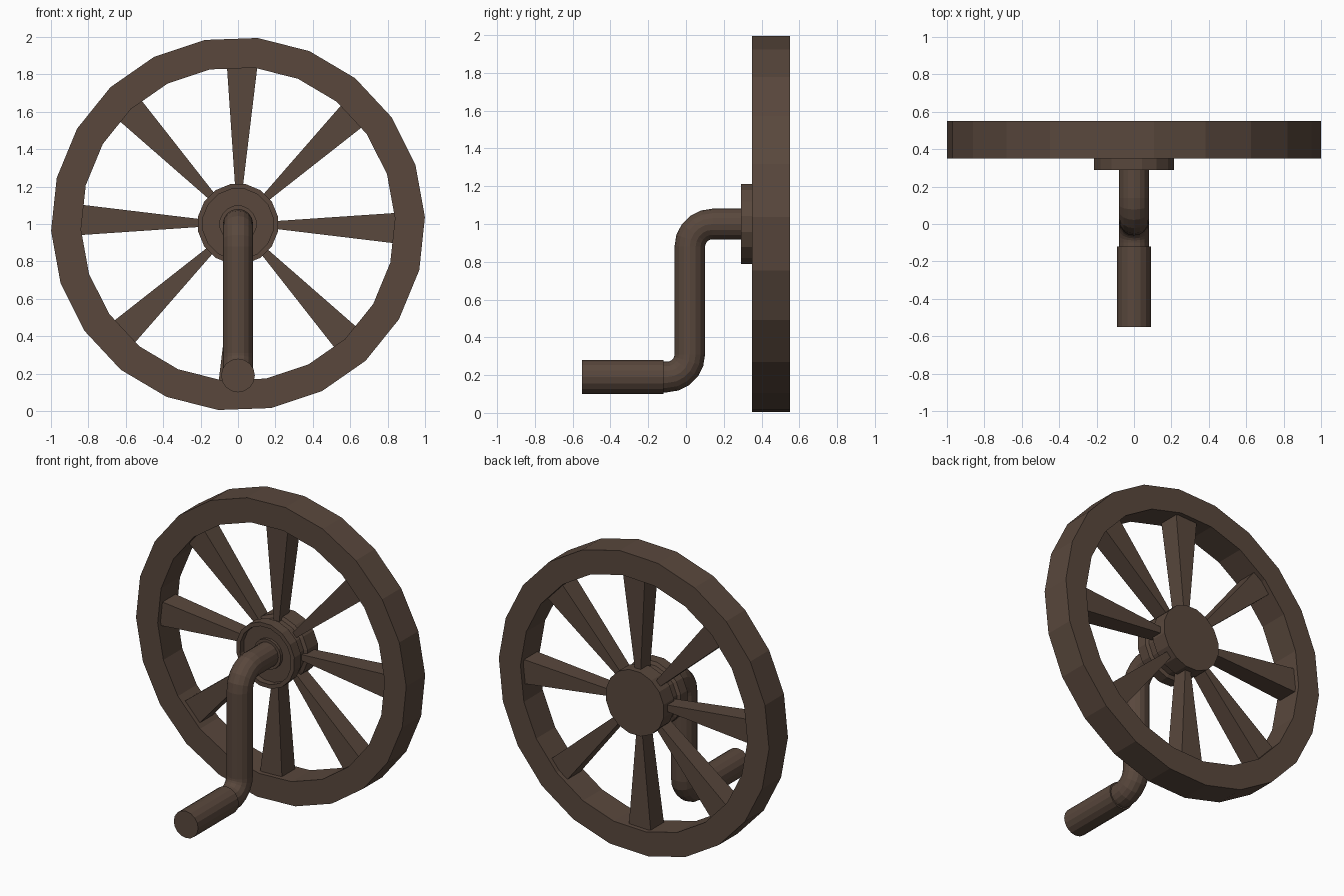
import bpy, bmesh, math
from mathutils import Vector, Matrix

if "Cube" in bpy.data.objects:
    bpy.data.objects.remove(bpy.data.objects["Cube"])

brown = bpy.data.materials.new("dark brown")
brown.diffuse_color = (0.1, 0.064, 0.046, 1)
brown.use_nodes = True
brown.node_tree.nodes["Principled BSDF"].inputs["Base Color"].default_value = brown.diffuse_color


def finish(name, bm):
    bmesh.ops.recalc_face_normals(bm, faces=bm.faces)
    me = bpy.data.meshes.new(name)
    bm.to_mesh(me)
    bm.free()
    me.materials.append(brown)
    ob = bpy.data.objects.new(name, me)
    bpy.context.collection.objects.link(ob)
    return ob


def skin(bm, rings, closed=False):
    """Join vertex rings with quads; cap both ends unless closed."""
    n = len(rings[0])
    pairs = list(zip(rings, rings[1:])) + ([(rings[-1], rings[0])] if closed else [])
    for a, b in pairs:
        for i in range(n):
            j = (i + 1) % n
            bm.faces.new((a[i], a[j], b[j], b[i]))
    if not closed:
        bm.faces.new(rings[0])
        bm.faces.new(rings[-1])


def lathe(name, profile, sides, z, offset=0.0, closed=False):
    """Turn (radius, y) points around a y-directed axis at height z."""
    bm = bmesh.new()
    angles = [offset + 2 * math.pi * i / sides for i in range(sides)]
    rings = [[bm.verts.new((r * math.cos(a), y, z + r * math.sin(a))) for a in angles]
             for r, y in profile]
    skin(bm, rings, closed)
    return finish(name, bm)


# Wheel rim
lathe("rim", [(1.0, 0.35), (1.0, 0.55), (0.84, 0.55), (0.84, 0.35)],
      22, 1.0, math.radians(2.1), closed=True)

# Hub with a recessed front and a small collar around the crank
lathe("hub", [(0.10, 0.31), (0.10, 0.33), (0.19, 0.33), (0.19, 0.29), (0.217, 0.29),
              (0.217, 0.36), (0.195, 0.37), (0.195, 0.42), (0.217, 0.43), (0.217, 0.54)],
      16, 1.0, math.radians(11))

# Eight spokes widening toward the rim
for k in range(8):
    bm = bmesh.new()
    rot = Matrix.Rotation(math.radians(1.5 + 45 * k), 3, 'Y')
    rings = []
    for r, w, d in ((0.17, 0.018, 0.05), (0.85, 0.082, 0.07)):
        rings.append([bm.verts.new(rot @ Vector((r, 0.45 + sy * d, sz * w)) + Vector((0, 0, 1)))
                      for sy, sz in ((-1, -1), (1, -1), (1, 1), (-1, 1))])
    skin(bm, rings)
    finish(f"spoke_{k + 1}", bm)

# Crank: bent pipe in the x = 0 plane, points as (y, z, direction angle)
bend, steps = 0.12, 5
path = [(0.40, 1.0, 180)]
for i in range(steps + 1):
    t = math.radians(90 + 90 * i / steps)
    path.append((0.02 + bend + bend * math.cos(t), 1.0 - bend + bend * math.sin(t),
                 180 + 90 * i / steps))
for i in range(steps + 1):
    t = math.radians(-90 * i / steps)
    path.append((0.02 - bend + bend * math.cos(t), 0.19 + bend + bend * math.sin(t),
                 270 - 90 * i / steps))
path.append((-0.16, 0.19, 180))
bm = bmesh.new()
rings = []
for y, z, deg in path:
    d = math.radians(deg)
    up = Vector((0, -math.sin(d), math.cos(d)))
    rings.append([bm.verts.new(Vector((0, y, z)) + 0.081 * (
        Vector((1, 0, 0)) * math.cos(a) + up * math.sin(a)))
        for a in (2 * math.pi * i / 16 for i in range(16))])
skin(bm, rings)
finish("crank_arm", bm)

# Handle grip
lathe("handle_grip", [(0.09, -0.55), (0.09, -0.12)], 16, 0.19)
